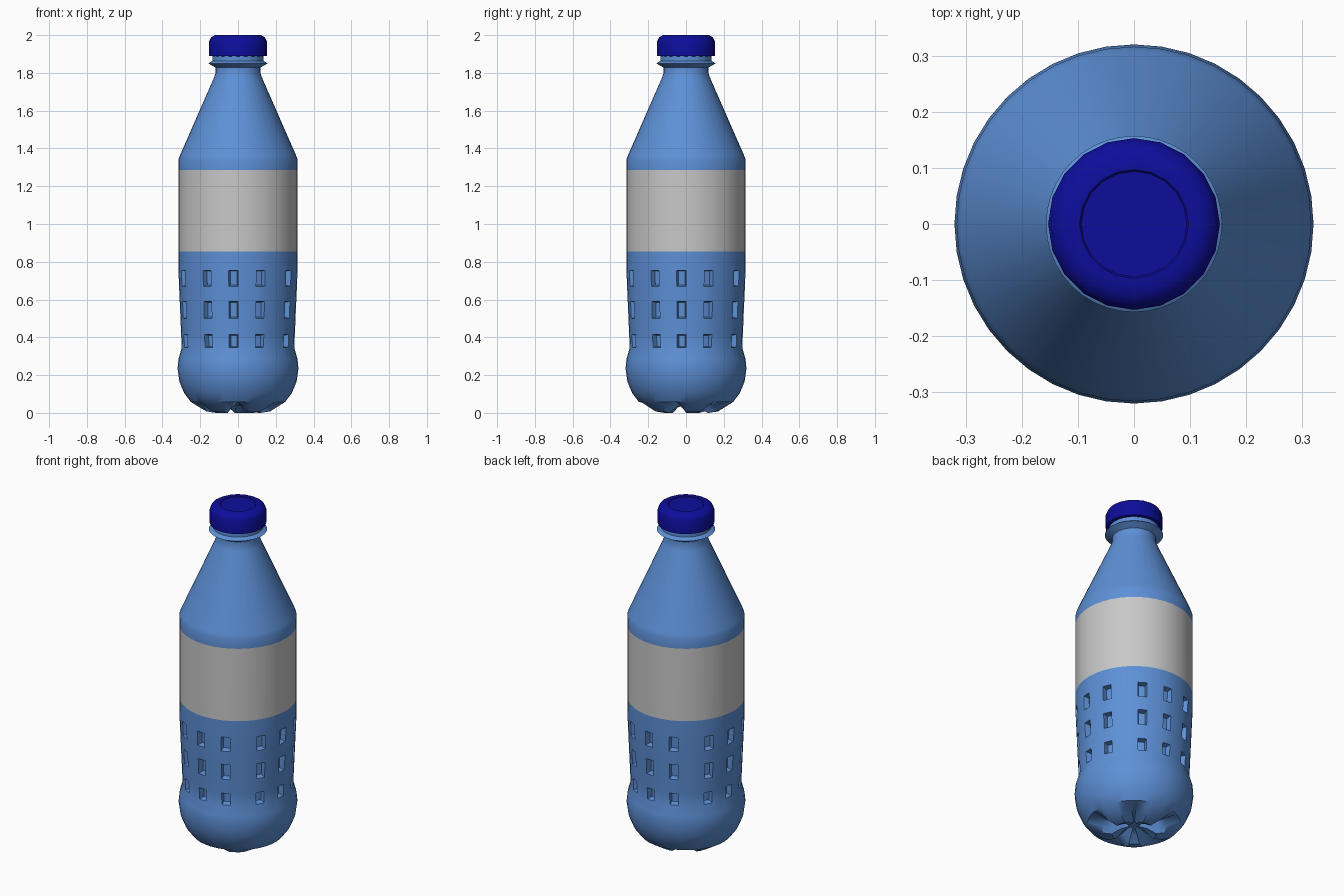
import bpy, bmesh, math

cube = bpy.data.objects.get("Cube")
if cube:
    bpy.data.objects.remove(cube, do_unlink=True)


def make_material(name, rgb):
    m = bpy.data.materials.new(name)
    m.diffuse_color = (*rgb, 1)
    m.use_nodes = True
    m.node_tree.nodes["Principled BSDF"].inputs["Base Color"].default_value = (*rgb, 1)
    return m


BLUE = make_material("bottle blue", (0.11, 0.28, 0.68))
GREY = make_material("label grey", (0.58, 0.58, 0.58))
NAVY = make_material("cap navy", (0.004, 0.004, 0.33))


def lathe(bm, profile, sides, shape=None):
    """Revolve (radius, z) points; returns the side faces as rows of columns."""
    rings = []
    for r, z in profile:
        ring = []
        for j in range(sides):
            a = 2 * math.pi * j / sides
            h = shape(j, r, z) if shape else z
            ring.append(bm.verts.new((r * math.sin(a), -r * math.cos(a), h)))
        rings.append(ring)
    rows = []
    for lo, hi in zip(rings, rings[1:]):
        rows.append([bm.faces.new((lo[j], lo[(j + 1) % sides], hi[(j + 1) % sides], hi[j]))
                     for j in range(sides)])
    bm.faces.new(rings[0][::-1])
    bm.faces.new(rings[-1])
    return rows


def finish(name, bm, materials, angle):
    bmesh.ops.recalc_face_normals(bm, faces=bm.faces)
    me = bpy.data.meshes.new(name)
    bm.to_mesh(me)
    bm.free()
    for m in materials:
        me.materials.append(m)
    ob = bpy.data.objects.new(name, me)
    bpy.context.collection.objects.link(ob)
    bpy.ops.object.select_all(action="DESELECT")
    ob.select_set(True)
    bpy.context.view_layer.objects.active = ob
    bpy.ops.object.shade_smooth_by_angle(angle=math.radians(angle))
    return ob


# Bottle: five-footed base, rounded bulge, gripped waist, label, shoulder, neck
GRIP_ROWS = [(0.345, 0.415), (0.50, 0.59), (0.67, 0.755)]
LABEL = (0.855, 1.285)


def waist_radius(z):
    return 0.298 + 0.018 * min(1, (z - 0.345) / 0.42)


profile = [(0.03, 0.04), (0.07, 0.03), (0.12, 0.0), (0.17, 0.008),
           (0.25, 0.058), (0.285, 0.105), (0.31, 0.165), (0.32, 0.235),
           (0.315, 0.285)]
profile += [(waist_radius(z), z) for row in GRIP_ROWS for z in row]
profile += [(0.316, LABEL[0]), (0.316, LABEL[1]), (0.316, 1.34),
            (0.308, 1.362), (0.127, 1.775), (0.118, 1.80), (0.118, 1.828),
            (0.157, 1.85), (0.135, 1.864), (0.135, 1.90)]


def base_grooves(j, r, z):
    """Raise five radial grooves between the feet."""
    if z > 0.05:
        return z
    weight = {0: 1, 7: 1, 1: 0.5, 6: 0.5}.get(j % 8, 0)
    return z + (0.058 - z) * weight


bm = bmesh.new()
rows = lathe(bm, profile, 40, base_grooves)
pockets = []
for (r0, z0), row in zip(profile, rows):
    if z0 == LABEL[0]:
        for f in row:
            f.material_index = 1
    if z0 in [g[0] for g in GRIP_ROWS]:
        pockets += [f for j, f in enumerate(row) if j % 10 in (2, 6, 9)]

# Grip pockets: three rows of tapered recesses
bm.normal_update()
bmesh.ops.inset_individual(bm, faces=pockets, thickness=0.009, depth=-0.03)
finish("bottle", bm, [BLUE, GREY], 32)

# Screw cap with a shallow round recess on top
bm = bmesh.new()
lathe(bm, [(0.135, 1.888), (0.153, 1.89), (0.153, 1.968), (0.143, 1.988),
           (0.122, 2.0), (0.097, 2.0), (0.094, 1.996)], 20)
finish("cap", bm, [NAVY], 35)
